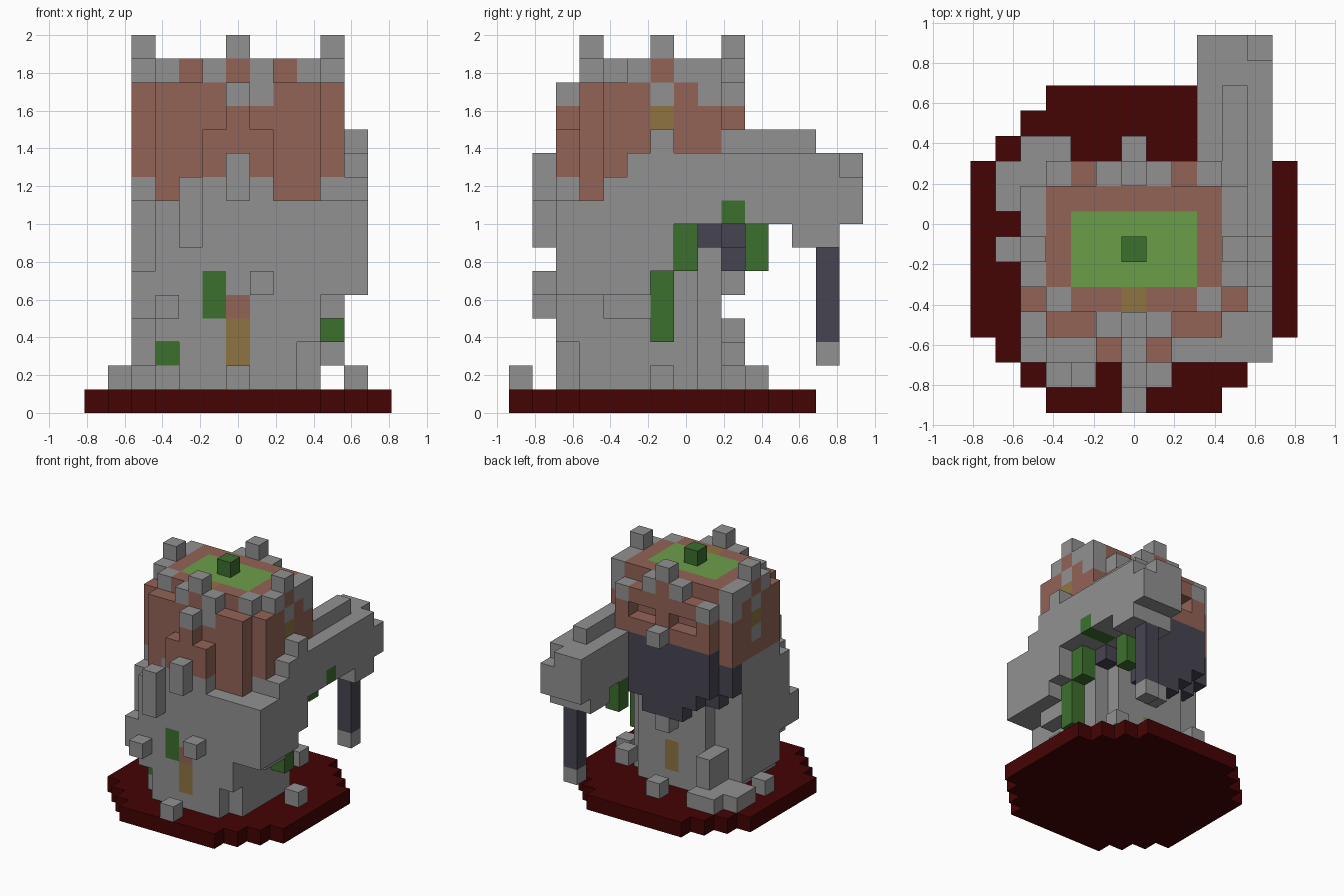
import bpy
import bmesh
from mathutils import Vector

UNIT = 0.125
CENTRE_Y = -UNIT  # the tower axis sits one block in front of the middle

COLOURS = {
    "stone grey": (0.285, 0.285, 0.285),
    "clay brown": (0.29, 0.124, 0.094),
    "grass green": (0.148, 0.345, 0.066),
    "moss green": (0.045, 0.163, 0.026),
    "dark slate": (0.061, 0.059, 0.083),
    "ochre wood": (0.275, 0.175, 0.053),
    "dark red": (0.058, 0.001, 0.001),
}
STONE, CLAY, GRASS, MOSS, SLATE, OCHRE, RED = COLOURS

blocks = {}  # cell -> (part, colour)


def span(value):
    """A single number or a (first, last) pair as a range."""
    first, last = value if isinstance(value, tuple) else (value, value)
    return range(first, last + 1)


def fill(part, colour, x, y, z, limit=None, mirror=False):
    """Fill a box of blocks, optionally trimmed to a round plan."""
    for i in span(x):
        for j in span(y):
            if limit is not None and i * i + j * j > limit:
                continue
            for k in span(z):
                blocks[i, j, k] = (part, colour)
                if mirror:
                    blocks[-i, j, k] = (part, colour)


def make_material(name):
    material = bpy.data.materials.new(name)
    material.use_nodes = True
    rgba = (*COLOURS[name], 1.0)
    material.diffuse_color = rgba
    for node in material.node_tree.nodes:
        if node.type == 'BSDF_PRINCIPLED':
            node.inputs["Base Color"].default_value = rgba
            node.inputs["Roughness"].default_value = 0.9
    return material


def build(part, materials):
    """Make one mesh from the outward faces of a part's blocks."""
    mesh = bpy.data.meshes.new(part)
    bm = bmesh.new()
    corners = {}
    used = []

    def corner(point):
        key = tuple(round(2 * c) for c in point)
        if key not in corners:
            place = Vector(point) * UNIT + Vector((0, CENTRE_Y, UNIT / 2))
            corners[key] = bm.verts.new(place)
        return corners[key]

    for cell, (owner, colour) in blocks.items():
        if owner != part:
            continue
        if colour not in used:
            used.append(colour)
            mesh.materials.append(materials[colour])
        for axis in range(3):
            for sign in (-1, 1):
                normal = Vector((0, 0, 0))
                normal[axis] = sign
                beside = tuple(int(c) for c in Vector(cell) + normal)
                if beside in blocks:
                    continue
                u = Vector((0, 0, 0))
                u[(axis + 1) % 3] = 0.5
                v = normal.cross(u)
                mid = Vector(cell) + normal / 2
                ring = (mid - u - v, mid + u - v, mid + u + v, mid - u + v)
                face = bm.faces.new([corner(p) for p in ring])
                face.material_index = used.index(colour)
    bm.to_mesh(mesh)
    bm.free()
    bpy.context.collection.objects.link(bpy.data.objects.new(part, mesh))


cube = bpy.data.objects.get("Cube")
if cube:
    bpy.data.objects.remove(cube, do_unlink=True)

# Round base
fill("base", RED, (-6, 6), (-6, 6), 0, limit=45)

# Stone body, with shoulders that bulge above its foot
fill("body", STONE, (-3, 3), (-4, 1), (1, 8), limit=20)
fill("body", STONE, (-2, 2), 2, (1, 8))
fill("body", STONE, -4, (-2, 1), (2, 8))
fill("body", STONE, 4, (-2, 0), (4, 8))
fill("body", STONE, 3, -4, (3, 8), mirror=True)
fill("body", STONE, -4, -4, (4, 5))
fill("body", STONE, -4, -3, (4, 8))

# Brown tower with a stone collar
fill("tower", CLAY, (-4, 4), (-3, 3), (9, 13), limit=20)
fill("body", STONE, (-4, 4), (-4, 2), 9, limit=17)
fill("body", STONE, 4, (-2, 2), 9, mirror=True)
fill("tower", CLAY, 2, -3, 9)
fill("tower", CLAY, 1, -4, (10, 11), mirror=True)
fill("tower", CLAY, 0, -4, (11, 12))

# Stone and wood accents on the tower wall
fill("tower", STONE, 0, -4, 13)
fill("tower", STONE, 1, -3, 13)
fill("tower", STONE, 4, 0, 13, mirror=True)
fill("tower", OCHRE, 4, 0, 12, mirror=True)
fill("tower", STONE, 4, 0, 11, mirror=True)
fill("tower", STONE, 3, 3, 13, mirror=True)
fill("tower", STONE, 4, 2, (13, 14), mirror=True)

# Recessed openings and stone nose at the back
for x in (-2, -1, 1, 2):
    blocks.pop((x, 3, 12), None)
fill("nose", STONE, 0, (3, 4), 11)

# Roof terrace
fill("roof", CLAY, (-4, 4), (-2, 2), 14, limit=17)
fill("roof", STONE, 3, -2, 14, mirror=True)
fill("roof", GRASS, (-2, 2), (-1, 1), 14)
fill("roof", OCHRE, 0, -2, 14)
for side in (-1, 1):
    fill("roof", STONE, (-1, 1), 3 * side, 14)
    fill("roof", CLAY, 0, 3 * side, 14)
    fill("roof", STONE, 4, side, 14, mirror=True)
    fill("merlons", STONE, 0, 3 * side, 15)
fill("merlons", STONE, 4, 0, 15, mirror=True)
fill("bush", MOSS, 0, 0, 15)

# Dark jaw under the back openings
fill("jaw", SLATE, (-3, 3), 2, (7, 10))
fill("jaw", SLATE, 4, 2, (8, 9), mirror=True)
fill("jaw", SLATE, (-3, 3), 3, (8, 10))
fill("jaw", SLATE, (-2, 2), 3, 7)
fill("jaw", SLATE, (-1, 1), 3, 6)
fill("jaw", STONE, 0, 3, 5)

# Arm rising from the shoulder, then reaching backwards
for y, bottom, top in ((-4, 5, 8), (-3, 5, 8), (-2, 5, 9), (-1, 5, 10),
                       (0, 6, 11), (1, 8, 10), (2, 8, 10)):
    fill("arm", STONE, 5, y, (bottom, top))
    fill("arm", STONE, 4, y, (bottom, min(top, 9)))
fill("arm", STONE, (3, 5), (3, 7), (8, 10))
fill("arm", STONE, (3, 4), 8, (8, 10))
fill("arm", STONE, 5, 8, (8, 9))
fill("arm", STONE, 4, (3, 6), 11)
fill("arm", STONE, (3, 5), (6, 7), 7)

# Hanging lantern rod
fill("rod", SLATE, 4, 7, (3, 6))
fill("rod", STONE, 4, 7, 2)

# Moss patches
fill("moss", MOSS, 4, 0, (3, 5))
fill("moss", MOSS, 4, 1, (6, 7))
fill("moss", MOSS, (4, 5), 3, 8)
fill("moss", MOSS, 3, 4, (6, 7))
fill("moss", MOSS, -1, -4, (4, 5))
fill("moss", MOSS, -3, -3, 2)

# Front and back doors
fill("front_door", OCHRE, 0, -4, (2, 3))
fill("front_door", CLAY, 0, -4, 4)
fill("back_door", OCHRE, 0, 2, (2, 3))

# Blocks jutting from the walls
fill("wall_blocks", STONE, 1, -5, 5)
fill("wall_blocks", STONE, -3, -5, 4)
fill("wall_blocks", STONE, -2, -5, (7, 9))
fill("wall_blocks", STONE, 0, -5, (9, 10))
fill("wall_blocks", STONE, 3, 3, 2)
fill("wall_blocks", STONE, -3, (2, 3), (1, 3))

# Loose rocks on the ground
for x, y in ((0, -6), (5, 0), (-5, 0), (0, 4)):
    fill("rocks", STONE, x, y, 1)
fill("rocks", STONE, (-5, -4), (2, 3), 1)
fill("rocks", STONE, (-4, -3), (3, 4), 1)

all_materials = {name: make_material(name) for name in COLOURS}
for part_name in dict.fromkeys(owner for owner, colour in blocks.values()):
    build(part_name, all_materials)
